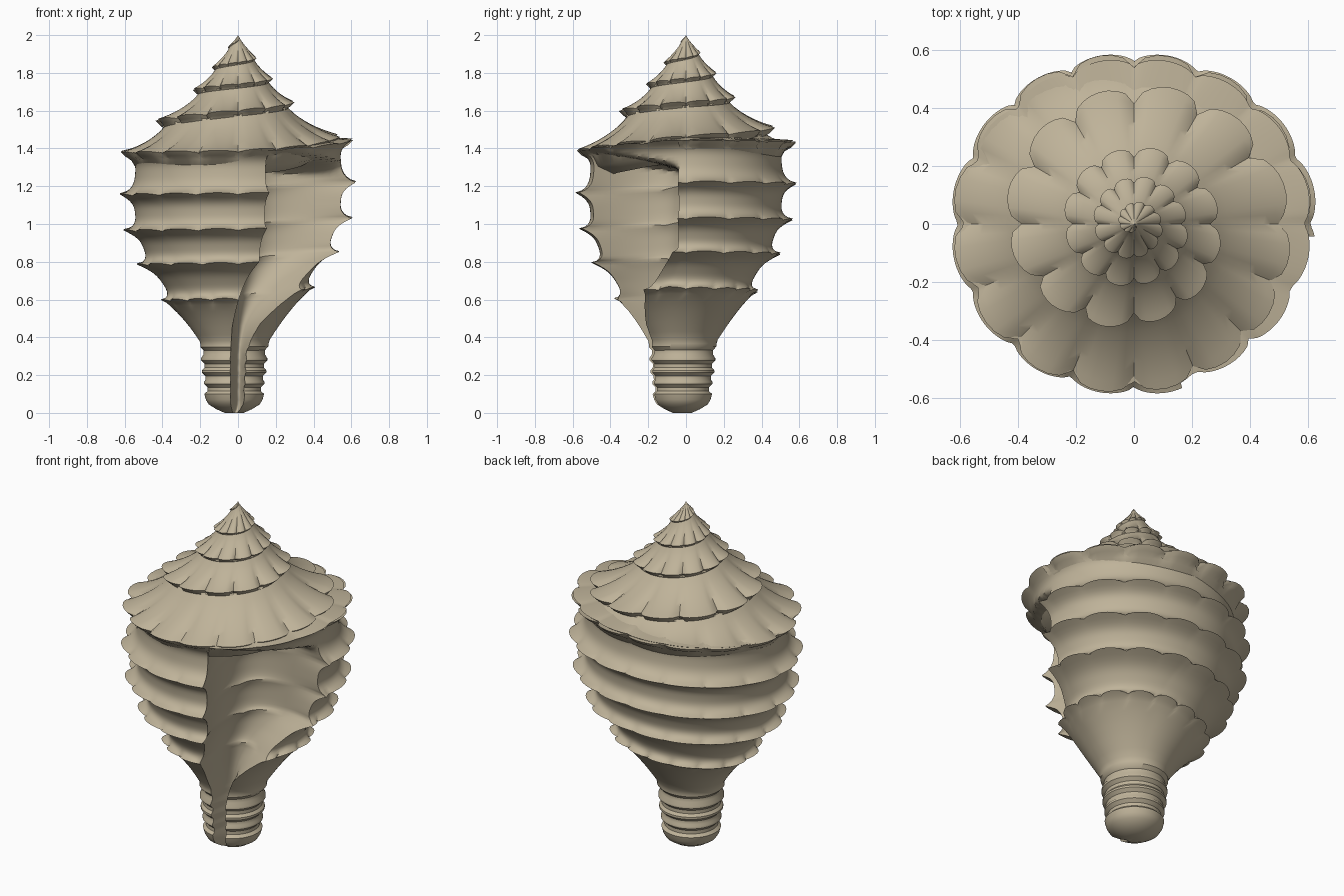
import bpy, bmesh
from math import sin, cos, pi, radians, sqrt

if "Cube" in bpy.data.objects:
    bpy.data.objects.remove(bpy.data.objects["Cube"])


def interp(table, x):
    # Piecewise linear lookup; each table row is (x, value, ...)
    if x <= table[0][0]:
        return table[0][1:]
    for a, b in zip(table, table[1:]):
        if x <= b[0]:
            f = (x - a[0]) / (b[0] - a[0])
            return tuple(p + (q - p) * f for p, q in zip(a[1:], b[1:]))
    return table[-1][1:]


def smooth(x):
    x = max(0.0, min(1.0, x))
    return x * x * (3 - 2 * x)


def skin(name, rows, closed):
    # Joins rows of points into one smooth-shaded surface
    bm = bmesh.new()
    vr = [[bm.verts.new(p) for p in row] for row in rows]
    for a, b in zip(vr, vr[1:]):
        n = len(a)
        for i in range(n if closed else n - 1):
            j = (i + 1) % n
            bm.faces.new((a[i], a[j], b[j], b[i]))
    if closed:
        bm.faces.new(vr[0])
        bm.faces.new(vr[-1])
    bmesh.ops.remove_doubles(bm, verts=bm.verts, dist=0.0002)
    bmesh.ops.recalc_face_normals(bm, faces=bm.faces)
    me = bpy.data.meshes.new(name)
    bm.to_mesh(me)
    bm.free()
    ob = bpy.data.objects.new(name, me)
    bpy.context.collection.objects.link(ob)
    mat = bpy.data.materials.get("shell") or bpy.data.materials.new("shell")
    mat.diffuse_color = (0.52, 0.45, 0.32, 1)
    mat.use_nodes = True
    mat.node_tree.nodes["Principled BSDF"].inputs["Base Color"].default_value = mat.diffuse_color
    me.materials.append(mat)
    bpy.ops.object.select_all(action='DESELECT')
    bpy.context.view_layer.objects.active = ob
    ob.select_set(True)
    bpy.ops.object.shade_smooth_by_angle(angle=radians(40))
    return ob


# Spire: shoulder tip (turns back from lip, radius, height)
TIP = [(0, .61, 1.44), (.25, .575, 1.43), (.5, .62, 1.375), (.75, .57, 1.385),
       (.85, .56, 1.41), (1, .53, 1.465), (1.25, .46, 1.51), (1.5, .43, 1.545),
       (1.75, .34, 1.60), (2, .29, 1.645), (2.25, .255, 1.67), (2.5, .235, 1.71),
       (3, .18, 1.77), (3.5, .135, 1.83), (4, .095, 1.88), (4.5, .05, 1.94), (5, 0, 2.0)]
rows = []
STEPS = 96
for i in range(5 * STEPS + 2):
    t = 5 - i / STEPS
    th = 2 * pi * t
    r, z = interp(TIP, t)
    r0, z0 = interp(TIP, t + 1)
    r0, z0 = r0 * .9, z0 - .025 * min(1, r0 * 4)
    knob = sqrt(abs(sin(pi * t * (16 if t < 1 else 12))))
    amp = .13 if t > 1 else .08
    rt = r * (1 + amp * (knob - .75))
    zt = z + .012 * (knob - .5) * min(1, r * 3)
    sec = []
    for k in range(9):
        s = k / 8
        base = r0 + (r - r0) * s
        sec.append((base + (rt - r) * s ** 2,
                    z0 + (zt - z0) * (s ** .85) - .1 * r * s * (1 - s)))
    h = min(1, r * 2.2)
    sec += [(rt - .025 * h, zt - .025 * h), (r * .91, z - .04 * h),
            (r * .86, z - .09 * h), (r * .7, z - .13 * h)]
    rows.append([(a * cos(th), a * sin(th), b) for a, b in sec])
skin("spire_whorls", rows, False)

# Body profile: rib tips with concave bands between, then the canal
RIBS = [(1.375, .60), (1.15, .62), (.96, .60), (.78, .53), (.59, .40)]
prof = [(1.40, .30, 0), (1.39, .5, 0)]
for (z0, r0), (z1, r1) in zip(RIBS, RIBS[1:]):
    for k in range(14):
        s = k / 14
        e = abs(2 * s - 1)
        prof.append((z0 + (z1 - z0) * s, r0 + (r1 - r0) * s - .065 * (1 - e ** 3), e ** 7))
prof += [(.59, .40, 1), (.578, .375, .5), (.565, .36, 0), (.53, .32, 0), (.49, .28, 0),
         (.45, .243, 0), (.41, .21, 0), (.38, .187, 0)]
for zc, rc in [(.36, .18), (.29, .175), (.225, .17), (.165, .16)]:
    prof += [(zc, rc, 0), (zc - .012, rc, 0), (zc - .03, rc - .018, 0), (zc - .05, rc - .018, 0)]
prof += [(.10, .158, 0), (.07, .15, 0), (.045, .135, 0), (.02, .095, 0), (0, .05, 0), (0, .005, 0)]

# Aperture: inner edge angle, outer lip angle by height
EDGE = [(0, -98, -70), (.3, -97, -68), (.45, -95, -58), (.6, -89, -32),
        (.68, -84, -20), (.8, -76, -5), (1.0, -74, -4), (1.4, -73, -4)]
# Rise of the ribs along the last whorl, by clockwise angle from inner edge
RISE = [(0, .01), (108, 0), (198, .06), (284, .07), (360, .01)]
ARC, INNER = 192, 32


def outer(th, phi, z, r, tip):
    a = radians(th)
    up = smooth((z - .3) / .3)
    knob = sqrt(abs(sin(8 * a)))
    rr = r * (1 - .07 * up * sin(a) ** 2) + tip * .035 * (knob - .6)
    zz = z + interp(RISE, phi)[0] * up + tip * .014 * (knob - .4)
    shift = .02 * (1 - up)
    return rr * cos(a) - shift, rr * sin(a) - shift, zz


rows = []
for z, r, tip in prof:
    left, right = interp(EDGE, z)
    span = 360 + left - right
    row = [outer(left - span * i / ARC, span * i / ARC, z, r, tip) for i in range(ARC + 1)]
    lip, edge = row[-1], row[0]
    up = smooth((z - .25) / .6)
    c1 = (.10 * up + .01, .10 * up - .01)
    c2 = (-.05 * up, -.05 * up - .01)
    # Hollow wall curving from the outer lip inward to the columella
    for i in range(1, INNER):
        s = i / INNER
        phi = span + (360 - span) * s
        p = outer(left - phi, phi, z, r, tip)
        w = ((1 - s) ** 3, 3 * s * (1 - s) ** 2, 3 * s * s * (1 - s), s ** 3)
        q = [w[0] * lip[k] + w[1] * c1[k] + w[2] * c2[k] + w[3] * edge[k] for k in (0, 1)]
        d = smooth((1.27 + .12 * s - z) / .09) * smooth((z + .005) / .04)
        row.append((p[0] + (q[0] - p[0]) * d, p[1] + (q[1] - p[1]) * d, p[2]))
    rows.append(row)
skin("body_whorl", rows, True)
